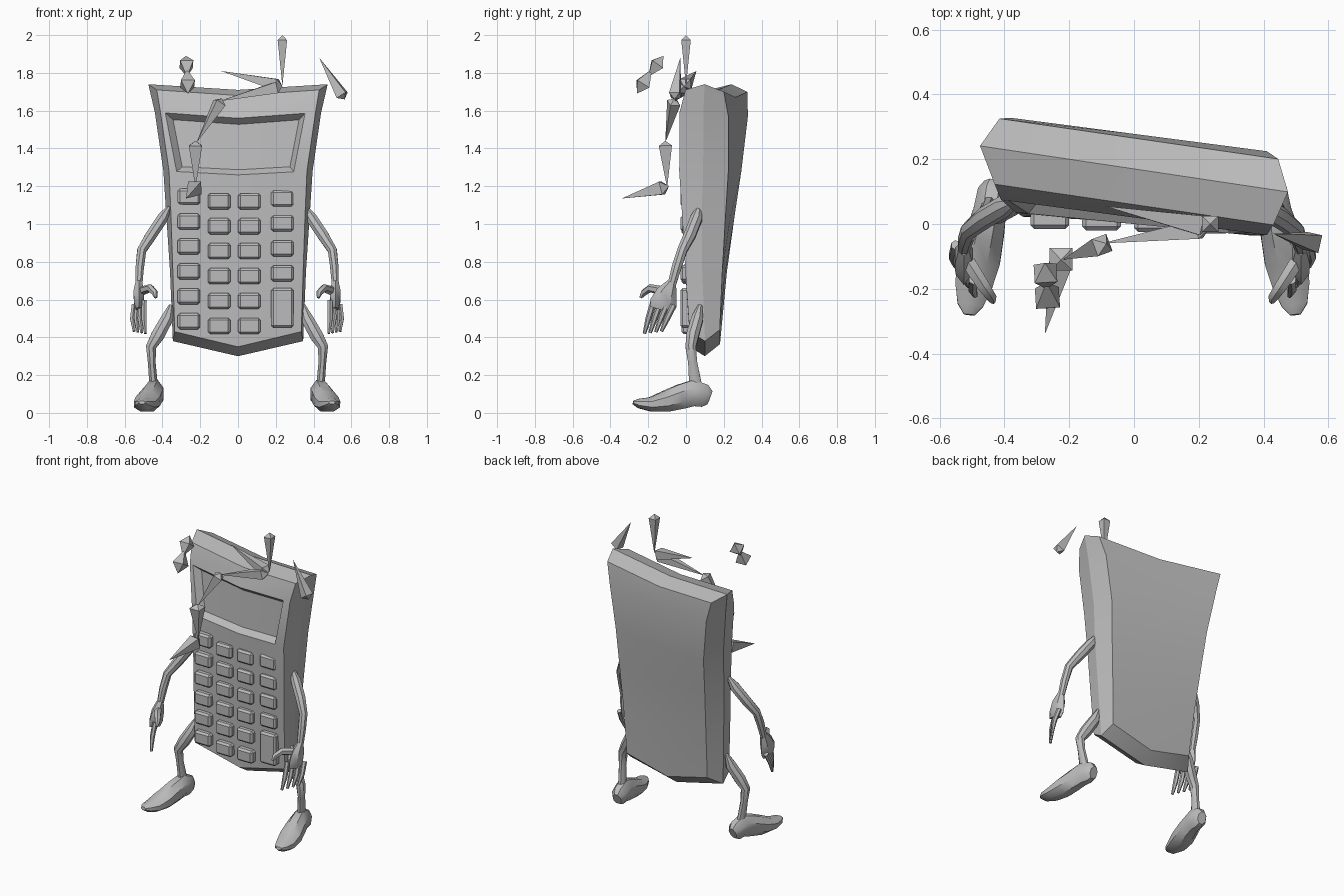
import bpy, bmesh, math
from mathutils import Vector, Matrix

if "Cube" in bpy.data.objects:
    bpy.data.objects.remove(bpy.data.objects["Cube"], do_unlink=True)

grey = bpy.data.materials.new("plain grey")
grey.use_nodes = True
grey.diffuse_color = (0.5, 0.5, 0.5, 1)
grey.node_tree.nodes["Principled BSDF"].inputs["Base Color"].default_value = (0.5, 0.5, 0.5, 1)


def finish(bm, name, angle=None):
    """Turn a bmesh into a named object, smooth below the given angle."""
    bmesh.ops.recalc_face_normals(bm, faces=bm.faces[:])
    mesh = bpy.data.meshes.new(name)
    bm.to_mesh(mesh)
    bm.free()
    mesh.materials.append(grey)
    obj = bpy.data.objects.new(name, mesh)
    bpy.context.scene.collection.objects.link(obj)
    if angle:
        bpy.ops.object.select_all(action='DESELECT')
        obj.select_set(True)
        bpy.context.view_layer.objects.active = obj
        bpy.ops.object.shade_smooth_by_angle(angle=math.radians(angle))
    return obj


def tube(bm, path, sides=8):
    """Loft elliptical rings along (x, y, z, radius_a, radius_b) points."""
    pts = [Vector(p[:3]) for p in path]
    whole = (pts[-1] - pts[0]).normalized()
    ref = Vector((0, 0, 1)) if abs(whole.z) < 0.7 else Vector((0, 1, 0))
    rings = []
    for i, p in enumerate(path):
        t = (pts[min(i + 1, len(pts) - 1)] - pts[max(i - 1, 0)]).normalized()
        a = t.cross(ref).normalized()
        b = a.cross(t)
        ring = []
        for k in range(sides):
            ang = math.tau * (k + 0.5) / sides
            ring.append(bm.verts.new(pts[i] + a * p[3] * math.cos(ang) + b * p[4] * math.sin(ang)))
        rings.append(ring)
    for r, q in zip(rings, rings[1:]):
        for k in range(sides):
            n = (k + 1) % sides
            bm.faces.new((r[k], r[n], q[n], q[k]))
    bm.faces.new(rings[0])
    bm.faces.new(rings[-1])


# Twisted case: z front/mid/back, half width mid/front, y front/mid/back, dip, screen half width
rows = [
    (0.43, 0.38, 0.44, 0.345, 0.335, 0.02, 0.10, 0.18, 0.08, 0.25),
    (0.75, 0.75, 0.75, 0.36, 0.345, 0.01, 0.10, 0.205, 0.03, 0.26),
    (1.05, 1.05, 1.05, 0.38, 0.355, 0.005, 0.11, 0.235, 0.02, 0.28),
    (1.28, 1.28, 1.28, 0.395, 0.365, 0.0, 0.13, 0.26, 0.02, 0.31),
    (1.59, 1.59, 1.57, 0.44, 0.41, 0.02, 0.15, 0.278, 0.03, 0.37),
    (1.71, 1.74, 1.70, 0.475, 0.43, 0.06, 0.17, 0.265, 0.03, 0.39),
]
bm = bmesh.new()


def case_vert(x, y, z, half, dip):
    twist = -0.145 * (z - 0.4) / 1.3
    return bm.verts.new((x, y + twist * x, z - dip * max(0, 1 - abs(x) / half)))


rings, centres = [], []
for zf, zm, zb, hm, hf, yf, ym, yb, dip, s in rows:
    hb = hm - 0.045
    ring = [case_vert(x, yf, zf, hf, dip) for x in (-hf, -s - 0.015, 0, s - 0.015, hf)]
    ring.append(case_vert(hm, ym, zm, hm, dip))
    ring += [case_vert(x + 0.015, yb, zb, hb, dip) for x in (hb, 0, -hb)]
    ring.append(case_vert(-hm, ym, zm, hm, dip))
    rings.append(ring)
    centres.append((0, ym, zm, hm, dip))
screen_faces = []
for i, (r, q) in enumerate(zip(rings, rings[1:])):
    for k in range(10):
        n = (k + 1) % 10
        f = bm.faces.new((r[k], r[n], q[n], q[k]))
        if i == 3 and k in (1, 2):
            screen_faces.append(f)
for r, c in ((rings[0], centres[0]), (rings[-1], centres[-1])):
    m = case_vert(*c)
    bm.faces.new((r[9], r[0], r[1], r[2], m))
    bm.faces.new((r[2], r[3], r[4], r[5], m))
    bm.faces.new((r[5], r[6], r[7], m))
    bm.faces.new((r[7], r[8], r[9], m))
bmesh.ops.recalc_face_normals(bm, faces=bm.faces[:])
# Recessed screen
bmesh.ops.inset_region(bm, faces=screen_faces, thickness=0.03, depth=-0.04, use_even_offset=True)
finish(bm, "calculator_case", 25)


# Keypad
def key(name, x, z, height):
    kb = bmesh.new()
    bmesh.ops.create_cube(kb, size=1, matrix=Matrix.Translation((x, 0.015 - 0.03 * x, z))
                          @ Matrix.Diagonal((0.12, 0.075, height, 1)))
    bmesh.ops.bevel(kb, geom=kb.edges[:], offset=0.012, segments=1, affect='EDGES')
    finish(kb, name)


for col, (x, top, count) in enumerate(((-0.26, 1.145, 6), (-0.1, 1.12, 6), (0.06, 1.12, 6), (0.235, 1.135, 4))):
    for row in range(count):
        key(f"key_{col + 1}_{row + 1}", x, top - 0.132 * row, 0.085)
key("tall_key", 0.235, 0.555, 0.21)


# Limbs, built for the left and mirrored for the right
def pair(name, paths, sides=8):
    for side, sign in (("left", 1), ("right", -1)):
        lb = bmesh.new()
        for path in paths:
            tube(lb, [(sign * p[0] - 0.01 * (sign < 0),) + p[1:] for p in path], sides)
        finish(lb, f"{side}_{name}", 40)


pair("arm", [[(0.355, 0.07, 1.09, 0.012, 0.012), (0.39, 0.055, 1.03, 0.032, 0.034),
              (0.45, 0.02, 0.94, 0.032, 0.034), (0.5, -0.02, 0.86, 0.026, 0.028),
              (0.51, -0.05, 0.77, 0.024, 0.028), (0.515, -0.075, 0.68, 0.02, 0.024)]])

fingers = [[(0.54 - 0.018 * i, -0.065 - 0.035 * i, 0.57 + 0.008 * i, 0.015, 0.017),
            (0.548 - 0.02 * i, -0.1 - 0.033 * i, 0.5, 0.015, 0.016),
            (0.54 - 0.02 * i, -0.13 - 0.03 * i, 0.432 - 0.004 * i, 0.008, 0.009)] for i in range(4)]
palm = [(0.515, -0.075, 0.69, 0.02, 0.025), (0.515, -0.1, 0.64, 0.032, 0.055),
        (0.515, -0.12, 0.58, 0.03, 0.072), (0.515, -0.13, 0.545, 0.018, 0.06)]
thumb = [(0.5, -0.12, 0.645, 0.025, 0.025), (0.455, -0.19, 0.66, 0.022, 0.022),
         (0.43, -0.225, 0.635, 0.017, 0.018), (0.425, -0.24, 0.61, 0.008, 0.008)]
pair("hand", [palm, thumb] + fingers, 6)

pair("leg", [[(0.345, 0.075, 0.57, 0.012, 0.012), (0.365, 0.06, 0.5, 0.035, 0.034),
              (0.415, 0.035, 0.41, 0.038, 0.036), (0.45, 0.025, 0.35, 0.03, 0.03),
              (0.447, 0.035, 0.27, 0.022, 0.026), (0.437, 0.05, 0.15, 0.024, 0.036)]])

shoe = [(0.425, 0.125, 0.08, 0.03, 0.04), (0.428, 0.1, 0.09, 0.048, 0.065),
        (0.435, 0.04, 0.105, 0.055, 0.075), (0.45, -0.03, 0.085, 0.064, 0.07),
        (0.468, -0.11, 0.06, 0.071, 0.06), (0.485, -0.19, 0.045, 0.062, 0.04),
        (0.495, -0.25, 0.05, 0.043, 0.027), (0.498, -0.28, 0.055, 0.018, 0.01)]
pair("shoe", [shoe])


# Floating pointed rig pieces: octahedra from a wide head to a narrow tail
def spike(name, head, tail, radius, waist=0.1):
    head, tail = Vector(head), Vector(tail)
    axis = tail - head
    rot = axis.to_track_quat('Z', 'Y')
    sb = bmesh.new()
    a, b = sb.verts.new(head), sb.verts.new(tail)
    ring = [sb.verts.new(head + axis * waist + rot @ Vector((x * radius, y * radius, 0)))
            for x, y in ((1, 1), (-1, 1), (-1, -1), (1, -1))]
    for i in range(4):
        for end in (a, b):
            sb.faces.new((ring[i], ring[(i + 1) % 4], end))
    finish(sb, name)


hub = (0.235, -0.01, 1.73)
spike("upright_spike", (0.235, 0, 2), (0.235, 0, 1.73), 0.025)
spike("upper_cross_spike", hub, (-0.09, 0.055, 1.81), 0.03)
spike("lower_cross_spike", hub, (-0.1, -0.06, 1.65), 0.03)
spike("upper_chain_spike", (-0.085, -0.06, 1.665), (-0.22, -0.11, 1.43), 0.028)
spike("middle_chain_spike", (-0.225, -0.11, 1.44), (-0.225, -0.1, 1.19), 0.035)
spike("forward_chain_spike", (-0.22, -0.09, 1.2), (-0.275, -0.34, 1.135), 0.035, 0.15)
spike("corner_spike", (0.565, -0.06, 1.66), (0.43, -0.03, 1.88), 0.028)
spike("upper_stub", (-0.275, -0.12, 1.89), (-0.27, -0.2, 1.78), 0.035, 0.4)
spike("lower_stub", (-0.265, -0.26, 1.69), (-0.27, -0.18, 1.82), 0.037, 0.4)
